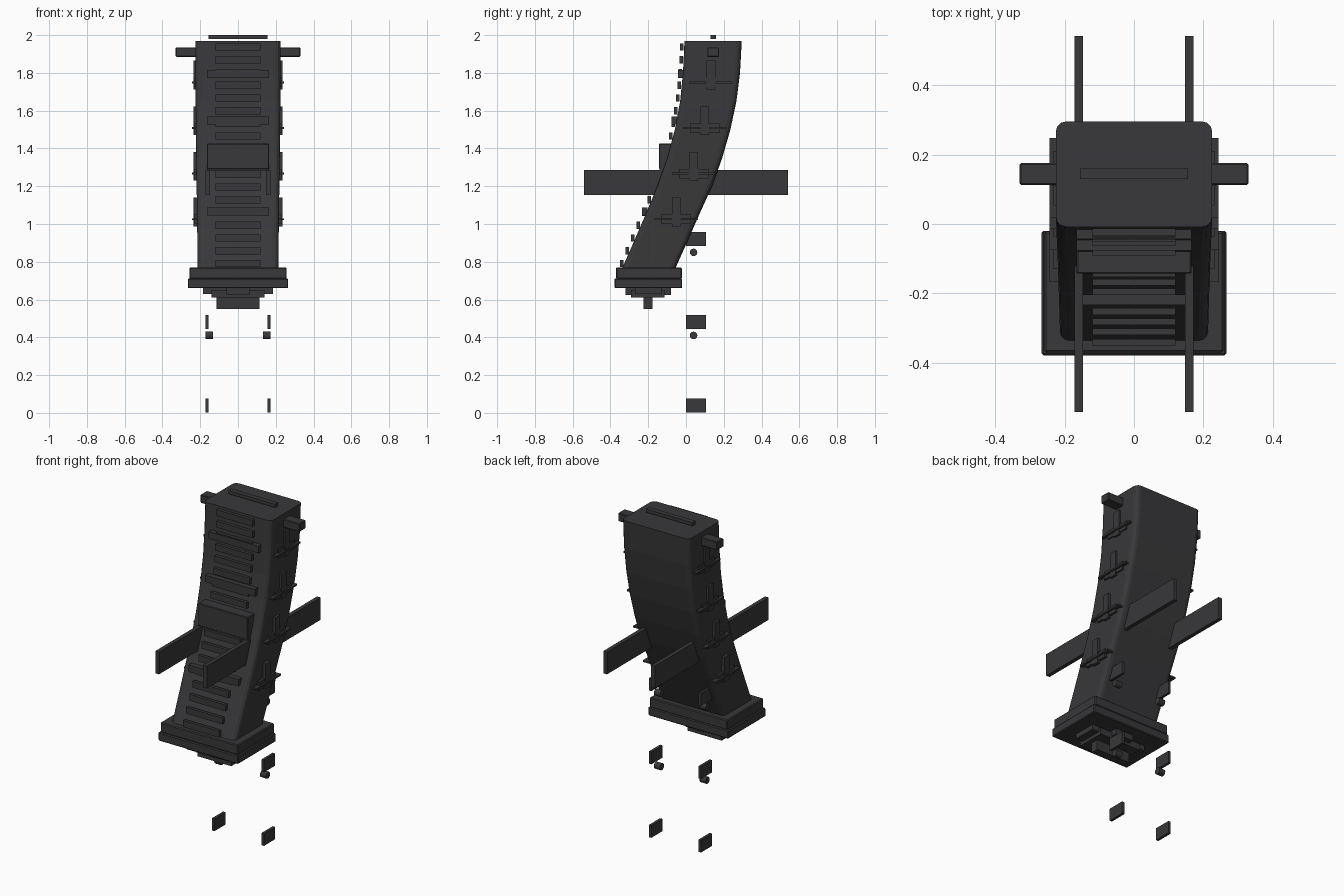
import bpy, bmesh, math
from mathutils import Vector

if "Cube" in bpy.data.objects:
    bpy.data.objects.remove(bpy.data.objects["Cube"])

mat = bpy.data.materials.new("dark_polymer")
mat.diffuse_color = (0.04, 0.04, 0.043, 1)
mat.use_nodes = True
mat.node_tree.nodes["Principled BSDF"].inputs["Base Color"].default_value = mat.diffuse_color

# side profile of the curved case: z, front y, back y, half width
PROFILE = [(0.75, -0.345, -0.063, 0.213), (0.90, -0.279, 0.004, 0.215),
           (1.05, -0.214, 0.07, 0.217), (1.20, -0.152, 0.138, 0.219),
           (1.35, -0.099, 0.192, 0.221), (1.50, -0.059, 0.235, 0.223),
           (1.65, -0.031, 0.267, 0.224), (1.80, -0.016, 0.286, 0.225),
           (1.968, -0.008, 0.295, 0.225)]


def finish(bm, name):
    bmesh.ops.recalc_face_normals(bm, faces=bm.faces)
    me = bpy.data.meshes.new(name)
    bm.to_mesh(me)
    bm.free()
    ob = bpy.data.objects.new(name, me)
    me.materials.append(mat)
    bpy.context.collection.objects.link(ob)
    return ob


def box(name, x, y, z, bevel=0.0, tilt=0.0):
    """Box from (min, max) ranges, optionally tilted about x."""
    bm = bmesh.new()
    bmesh.ops.create_cube(bm, size=1)
    for v in bm.verts:
        v.co = Vector((v.co.x * (x[1] - x[0]), v.co.y * (y[1] - y[0]), v.co.z * (z[1] - z[0])))
    if bevel:
        bmesh.ops.bevel(bm, geom=bm.edges[:], offset=bevel, segments=1, affect='EDGES')
    ob = finish(bm, name)
    ob.location = (sum(x) / 2, sum(y) / 2, sum(z) / 2)
    ob.rotation_euler.x = tilt
    return ob


def pair(name, x, y, z, bevel=0.0):
    box(name + "_right", x, y, z, bevel)
    box(name + "_left", (-x[1], -x[0]), y, z, bevel)


def front_y(z):
    for a, b in zip(PROFILE, PROFILE[1:]):
        if z <= b[0]:
            return a[1] + (b[1] - a[1]) * (z - a[0]) / (b[0] - a[0])
    return PROFILE[-1][1]


# curved case lofted from rounded rectangles
bm = bmesh.new()
rings, r = [], 0.028
for z, y0, y1, w in PROFILE:
    ring = []
    for cx, cy, a0 in ((w - r, y1 - r, 0), (r - w, y1 - r, 90), (r - w, y0 + r, 180), (w - r, y0 + r, 270)):
        for k in range(4):
            a = math.radians(a0 + 30 * k)
            ring.append(bm.verts.new((cx + r * math.cos(a), cy + r * math.sin(a), z)))
    rings.append(ring)
for a, b in zip(rings, rings[1:]):
    for i in range(len(a)):
        j = (i + 1) % len(a)
        bm.faces.new((a[i], a[j], b[j], b[i]))
bm.faces.new(rings[0][::-1])
bm.faces.new(rings[-1])
finish(bm, "curved_case")

# feed strip and locking lugs at the top
box("top_strip", (-0.155, 0.155), (0.13, 0.16), (1.98, 2.0))
pair("top_lug", (0.20, 0.33), (0.113, 0.175), (1.885, 1.935), 0.004)

# front grip ribs
for i in range(18):
    z = 1.937 - i * 0.0674
    y = front_y(z)
    box("grip_rib", (-0.12, 0.12), (y - 0.023, y - 0.004), (z - 0.019, z + 0.019))
for z in (1.795, 1.547, 1.305, 1.067):
    y = front_y(z)
    box("wide_rib", (-0.165, 0.165), (y - 0.026, y + 0.004), (z - 0.021, z + 0.021))
box("front_block", (-0.165, 0.165), (-0.143, -0.06), (1.29, 1.425), 0.004)

# crosses on the side faces
for y, z in ((0.132, 1.75), (0.100, 1.508), (0.04, 1.267), (-0.052, 1.025)):
    pair("side_upright", (0.20, 0.236), (y - 0.023, y + 0.023), (z - 0.037, z + 0.115))
    pair("side_crossbar", (0.20, 0.232), (y - 0.078, y + 0.078), (z - 0.025, z + 0.025))
    pair("side_fin", (0.20, 0.243), (y - 0.115, y + 0.115), (z - 0.005, z + 0.005))

# long plates running through the case, and small loose plates
pair("long_plate", (0.147, 0.171), (-0.541, 0.541), (1.153, 1.287))
for z in (0.92, 0.48, 0.038):
    pair("small_plate", (0.157, 0.173), (0.0, 0.105), (z - 0.037, z + 0.037))

# small round pins
for z in (0.85, 0.41):
    for s in (-1, 1):
        bm = bmesh.new()
        bmesh.ops.create_cone(bm, cap_ends=True, segments=12, radius1=0.02, radius2=0.02, depth=0.04)
        pin = finish(bm, "round_pin")
        pin.rotation_euler.y = math.pi / 2
        pin.location = (s * 0.152, 0.04, z)

# stepped floor plate and its underside latch
box("floor_plate_upper", (-0.258, 0.258), (-0.37, -0.022), (0.71, 0.77), 0.005)
box("floor_plate_lower", (-0.266, 0.266), (-0.378, -0.02), (0.66, 0.712), 0.005)
box("underside_long_bar", (-0.06, 0.06), (-0.32, -0.08), (0.625, 0.665))
box("underside_wide_bar", (-0.185, 0.185), (-0.27, -0.13), (0.63, 0.665))
box("underside_step", (-0.14, 0.14), (-0.29, -0.115), (0.61, 0.65))
box("floor_latch", (-0.113, 0.113), (-0.225, -0.177), (0.55, 0.62))
